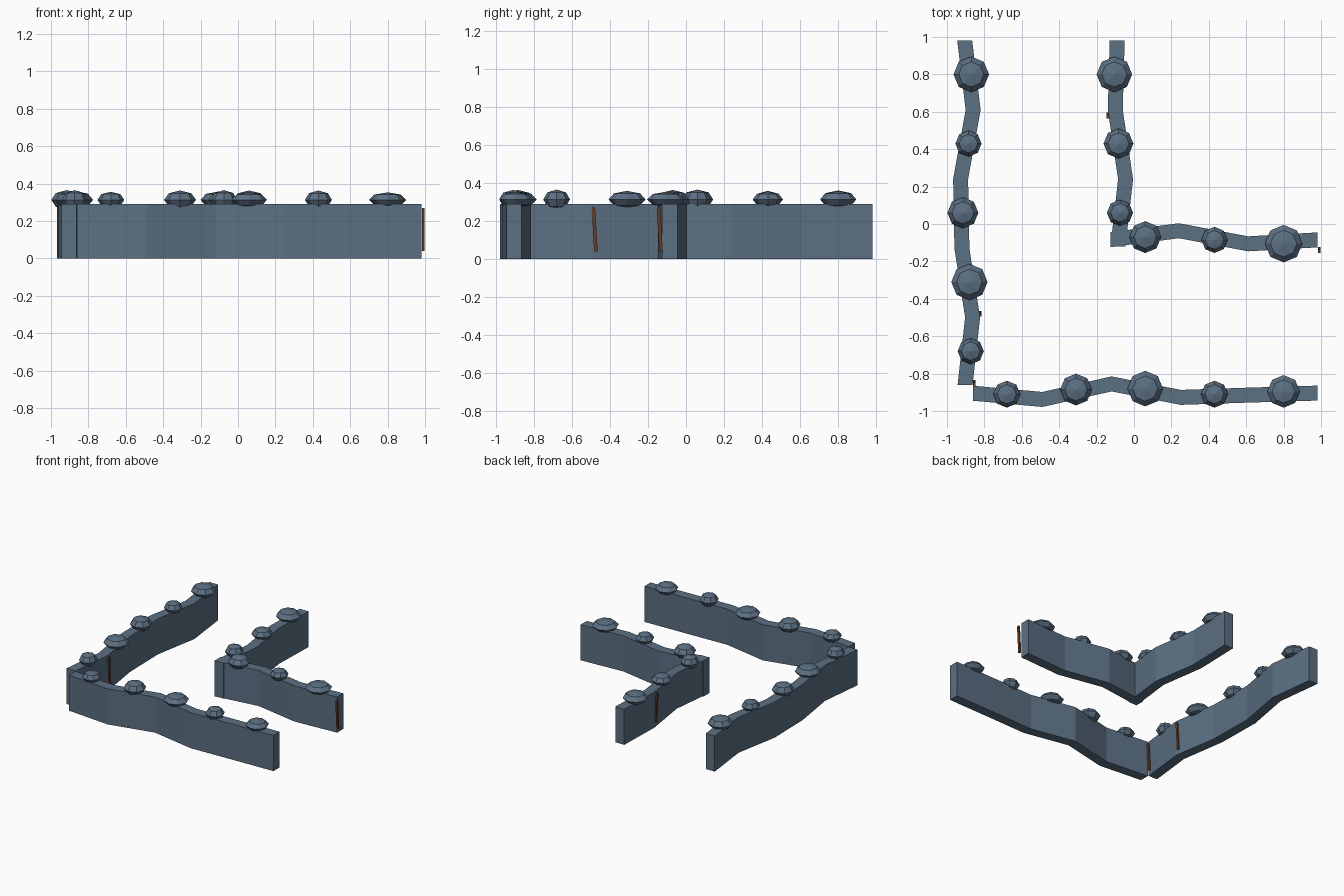
import bpy, bmesh
from mathutils import Matrix

if "Cube" in bpy.data.objects:
    bpy.data.objects.remove(bpy.data.objects["Cube"])

H, T = 0.29, 0.08   # wall height and thickness

def material(name, rgb):
    m = bpy.data.materials.new(name)
    m.diffuse_color = (*rgb, 1)
    m.use_nodes = True
    m.node_tree.nodes["Principled BSDF"].inputs["Base Color"].default_value = m.diffuse_color
    return m

slate = material("slate_blue", (0.105, 0.16, 0.225))
rust = material("dark_rust", (0.13, 0.045, 0.02))

def finish(name, bm, mat):
    bmesh.ops.recalc_face_normals(bm, faces=bm.faces)
    me = bpy.data.meshes.new(name)
    bm.to_mesh(me)
    bm.free()
    me.materials.append(mat)
    ob = bpy.data.objects.new(name, me)
    bpy.context.collection.objects.link(ob)

def wall(name, path, along_x):
    """Zigzag ribbon, thickened across its main axis and raised to H."""
    dx, dy = (0, T / 2) if along_x else (T / 2, 0)
    bm = bmesh.new()
    rings = []
    for x, y in path:
        rings.append([bm.verts.new(p) for p in (
            (x - dx, y - dy, 0), (x + dx, y + dy, 0),
            (x + dx, y + dy, H), (x - dx, y - dy, H))])
    for a, b in zip(rings, rings[1:]):
        for i in range(4):
            j = (i + 1) % 4
            bm.faces.new((a[i], a[j], b[j], b[i]))
    bm.faces.new(rings[0])
    bm.faces.new(rings[-1])
    finish(name, bm, slate)

def knob(name, x, y, r, h):
    """Flattened eight-sided boulder sitting on the wall top."""
    bm = bmesh.new()
    bmesh.ops.create_uvsphere(bm, u_segments=8, v_segments=4, radius=1,
        matrix=Matrix.Translation((x, y, 0.313)) @ Matrix.Diagonal((r, r, h, 1)))
    finish(name, bm, slate)

def crack(name, x, y, tilt, axis):
    """Thin slanted strip on a wall face."""
    bm = bmesh.new()
    bmesh.ops.create_cube(bm, size=1,
        matrix=Matrix.Translation((x, y, 0.155)) @ Matrix.Rotation(tilt, 4, axis)
        @ Matrix.Diagonal((0.014, 0.018, 0.23, 1)))
    finish(name, bm, rust)

# Zigzag walls
wall("left_wall", [(-.905, .98), (-.86, .61), (-.927, .24), (-.92, -.13),
                   (-.863, -.5), (-.903, -.86)], False)
wall("front_wall", [(-.86, -.905), (-.49, -.938), (-.12, -.855), (.25, -.927),
                    (.61, -.915), (.98, -.904)], True)
wall("inner_back_wall", [(-.09, .98), (-.1, .61), (-.045, .24), (-.086, -.12)], False)
wall("inner_front_wall", [(-.125, -.084), (.24, -.036), (.61, -.106), (.98, -.085)], True)

# Boulders on the wall tops: x, y, radius, half height
knobs = [
    (-.87, .80, .095, .047), (-.885, .43, .07, .045), (-.915, .06, .083, .052),
    (-.88, -.31, .097, .045), (-.873, -.68, .07, .052),
    (-.68, -.91, .072, .043), (-.31, -.885, .085, .05), (.06, -.88, .095, .042),
    (.43, -.91, .072, .05), (.80, -.895, .087, .04),
    (-.105, .80, .095, .045), (-.083, .43, .08, .042), (-.075, .06, .07, .052),
    (.06, -.07, .085, .05), (.43, -.085, .07, .045), (.80, -.105, .1, .04)]
for i, k in enumerate(knobs):
    knob(f"boulder_{i + 1}", *k)

# Rusty cracks
crack("crack_left", -.823, -.48, .06, 'X')
crack("crack_corner", -.855, -.85, .06, 'X')
crack("crack_inner_back", -.14, .58, .06, 'X')
crack("crack_inner_end", .991, -.138, .06, 'X')
